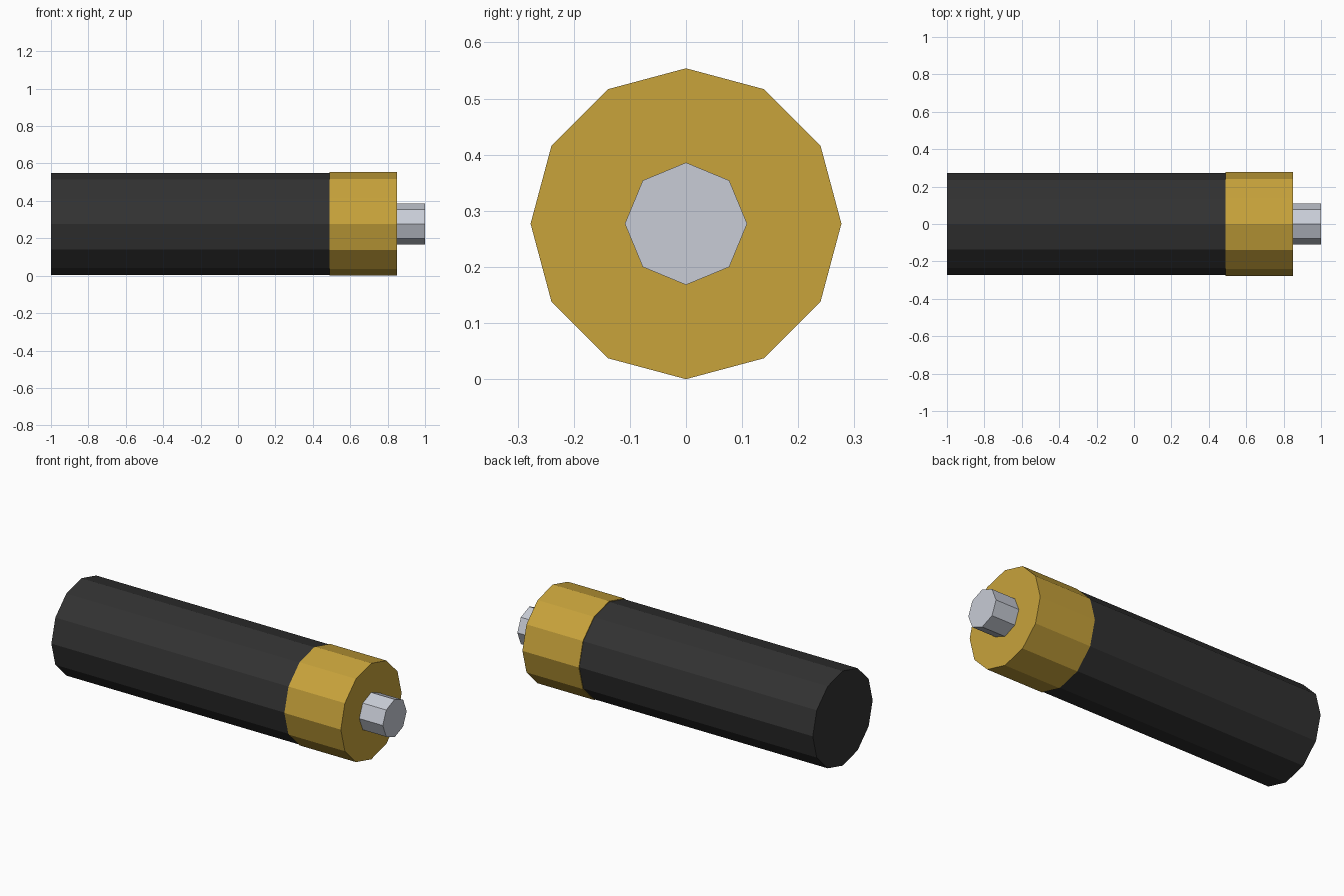
import bpy, bmesh, math
from mathutils import Matrix

if "Cube" in bpy.data.objects:
    bpy.data.objects.remove(bpy.data.objects["Cube"])

AXIS_Z = 0.277  # height of the shared centre line


def srgb(r, g, b):
    def lin(c):
        c /= 255
        return c / 12.92 if c <= 0.04045 else ((c + 0.055) / 1.055) ** 2.4
    return (lin(r), lin(g), lin(b), 1.0)


def material(name, colour):
    m = bpy.data.materials.new(name)
    m.diffuse_color = colour
    m.use_nodes = True
    m.node_tree.nodes["Principled BSDF"].inputs["Base Color"].default_value = m.diffuse_color
    return m


def rod(name, x0, x1, radius, sides, mat):
    """Flat-faced prism lying along x from x0 to x1."""
    bm = bmesh.new()
    place = Matrix.Translation(((x0 + x1) / 2, 0, AXIS_Z)) @ Matrix.Rotation(math.pi / 2, 4, 'Y')
    bmesh.ops.create_cone(bm, cap_ends=True, segments=sides, radius1=radius,
                          radius2=radius, depth=x1 - x0, matrix=place)
    bmesh.ops.recalc_face_normals(bm, faces=bm.faces)
    mesh = bpy.data.meshes.new(name)
    bm.to_mesh(mesh)
    bm.free()
    mesh.materials.append(mat)
    obj = bpy.data.objects.new(name, mesh)
    bpy.context.collection.objects.link(obj)
    return obj


black = material("black_casing", srgb(50, 50, 50))
gold = material("gold_band", srgb(200, 163, 59))
silver = material("silver_metal", srgb(200, 204, 214))

# Dark casing, gold end and metal contact
rod("battery_casing", -1.0, 0.49, 0.273, 12, black)
rod("gold_end", 0.49, 0.85, 0.277, 12, gold)
rod("positive_contact", 0.85, 1.0, 0.109, 8, silver)
